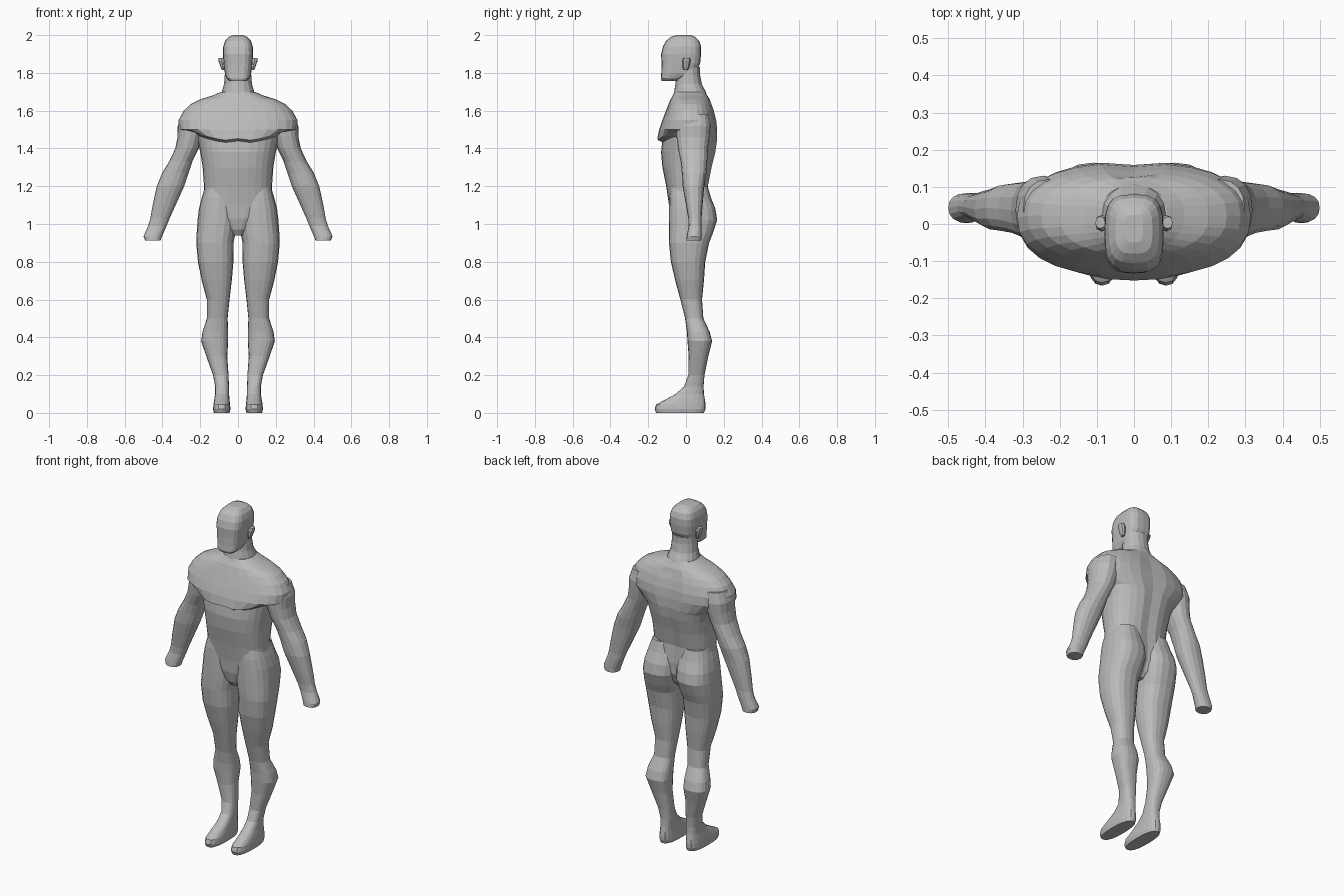
import bpy, bmesh, math

clay = bpy.data.materials.new("plain grey")
clay.diffuse_color = (0.5, 0.5, 0.5, 1)


def loft(name, rings, sides=20, power=2.5, tweak=None, mirror=False):
    """Skin horizontal rings given as (z, x_min, x_max, y_front, y_back)."""
    bm = bmesh.new()
    loops = []
    for z, x0, x1, y0, y1 in rings:
        loop = []
        for i in range(sides):
            a = 2 * math.pi * i / sides
            c, s = math.cos(a), math.sin(a)
            ux = math.copysign(abs(c) ** (2 / power), c) if abs(c) > 1e-6 else 0
            uy = math.copysign(abs(s) ** (2 / power), s) if abs(s) > 1e-6 else 0
            p = ((x0 + x1) / 2 + ux * (x1 - x0) / 2, (y0 + y1) / 2 + uy * (y1 - y0) / 2, z)
            loop.append(bm.verts.new(tweak(*p) if tweak else p))
        loops.append(loop)
    for a, b in zip(loops, loops[1:]):
        for i in range(sides):
            j = (i + 1) % sides
            bm.faces.new((a[i], a[j], b[j], b[i]))
    bm.faces.new(loops[0])
    bm.faces.new(loops[-1])
    if mirror:
        geo = bmesh.ops.duplicate(bm, geom=bm.verts[:] + bm.edges[:] + bm.faces[:])["geom"]
        for v in geo:
            if isinstance(v, bmesh.types.BMVert):
                v.co.x *= -1
    bmesh.ops.recalc_face_normals(bm, faces=bm.faces)
    me = bpy.data.meshes.new(name)
    bm.to_mesh(me)
    bm.free()
    me.materials.append(clay)
    ob = bpy.data.objects.new(name, me)
    bpy.context.collection.objects.link(ob)
    return ob


def centred(rows):
    return [(z, -w, w, y0, y1) for z, w, y0, y1 in rows]


def chest_shape(x, y, z):
    # curve the lower chest line and sink the spine groove
    if y < 0.03 and 1.42 < z < 1.47:
        z += 0.9 * x * x + max(0, 0.012 - 0.2 * abs(x))
    if y > 0.08 and abs(x) < 0.01 and z < 1.65:
        y -= 0.009
    return x, y, z


# Torso from crotch to trapezius
loft("torso", centred([
    (0.94, 0.03, -0.05, 0.06), (0.97, 0.06, -0.07, 0.09), (1.03, 0.12, -0.085, 0.12),
    (1.10, 0.185, -0.09, 0.125), (1.20, 0.18, -0.105, 0.118), (1.30, 0.187, -0.125, 0.138),
    (1.38, 0.20, -0.132, 0.158), (1.428, 0.218, -0.126, 0.165), (1.44, 0.24, -0.152, 0.167),
    (1.50, 0.312, -0.142, 0.168), (1.55, 0.315, -0.125, 0.163), (1.60, 0.287, -0.106, 0.15),
    (1.635, 0.25, -0.092, 0.137), (1.66, 0.20, -0.082, 0.125), (1.68, 0.135, -0.07, 0.113),
    (1.70, 0.09, -0.06, 0.102)]), sides=28, power=2.4, tweak=chest_shape)

# Neck
loft("neck", centred([
    (1.64, 0.11, -0.07, 0.12), (1.70, 0.086, -0.063, 0.105), (1.74, 0.074, -0.056, 0.084),
    (1.79, 0.07, -0.05, 0.074), (1.83, 0.068, -0.05, 0.074)]), sides=16, power=2.2)

# Head with a square jaw
loft("head", centred([
    (1.757, 0.045, -0.128, -0.05), (1.77, 0.06, -0.133, -0.02), (1.80, 0.07, -0.131, 0.05),
    (1.85, 0.076, -0.13, 0.075), (1.90, 0.08, -0.132, 0.08), (1.94, 0.078, -0.122, 0.08),
    (1.97, 0.068, -0.105, 0.07), (1.99, 0.05, -0.08, 0.05), (2.0, 0.025, -0.05, 0.025)]),
    sides=20, power=3.2)

# Ears
loft("ears", [
    (1.815, 0.07, 0.084, -0.012, 0.01), (1.83, 0.068, 0.092, -0.018, 0.016),
    (1.865, 0.07, 0.104, -0.02, 0.024), (1.88, 0.078, 0.104, -0.012, 0.02)],
    sides=8, mirror=True)

# Legs and feet
loft("legs", [
    (0.0, 0.045, 0.128, -0.158, 0.095), (0.02, 0.04, 0.132, -0.166, 0.103),
    (0.045, 0.042, 0.13, -0.158, 0.104), (0.07, 0.045, 0.126, -0.11, 0.1),
    (0.10, 0.047, 0.121, -0.055, 0.095), (0.14, 0.048, 0.121, -0.01, 0.093),
    (0.20, 0.05, 0.132, 0.012, 0.098), (0.30, 0.057, 0.168, 0.014, 0.118),
    (0.38, 0.052, 0.195, 0.008, 0.138), (0.43, 0.052, 0.188, 0.005, 0.125),
    (0.50, 0.055, 0.165, -0.005, 0.092), (0.60, 0.045, 0.165, -0.03, 0.085),
    (0.70, 0.033, 0.192, -0.057, 0.095), (0.80, 0.024, 0.212, -0.08, 0.102),
    (0.90, 0.024, 0.221, -0.09, 0.122), (0.95, 0.014, 0.219, -0.091, 0.142),
    (1.02, 0.004, 0.214, -0.091, 0.165), (1.08, 0.003, 0.207, -0.09, 0.156),
    (1.14, 0.01, 0.192, -0.088, 0.132), (1.20, 0.03, 0.172, -0.08, 0.115)],
    sides=20, power=2.5, mirror=True)

# Arms ending in plain hand stubs
loft("arms", [
    (0.912, 0.41, 0.492, 0.002, 0.083), (0.935, 0.402, 0.5, 0.004, 0.083),
    (0.99, 0.378, 0.476, 0.014, 0.083), (1.03, 0.362, 0.464, 0.012, 0.082),
    (1.10, 0.33, 0.452, 0.0, 0.088), (1.20, 0.285, 0.43, -0.018, 0.097),
    (1.27, 0.262, 0.402, -0.022, 0.108), (1.33, 0.242, 0.365, -0.028, 0.112),
    (1.40, 0.208, 0.332, -0.042, 0.116), (1.46, 0.19, 0.32, -0.05, 0.124),
    (1.52, 0.17, 0.319, -0.055, 0.13), (1.58, 0.16, 0.298, -0.04, 0.12)],
    sides=16, power=2.3, mirror=True)
